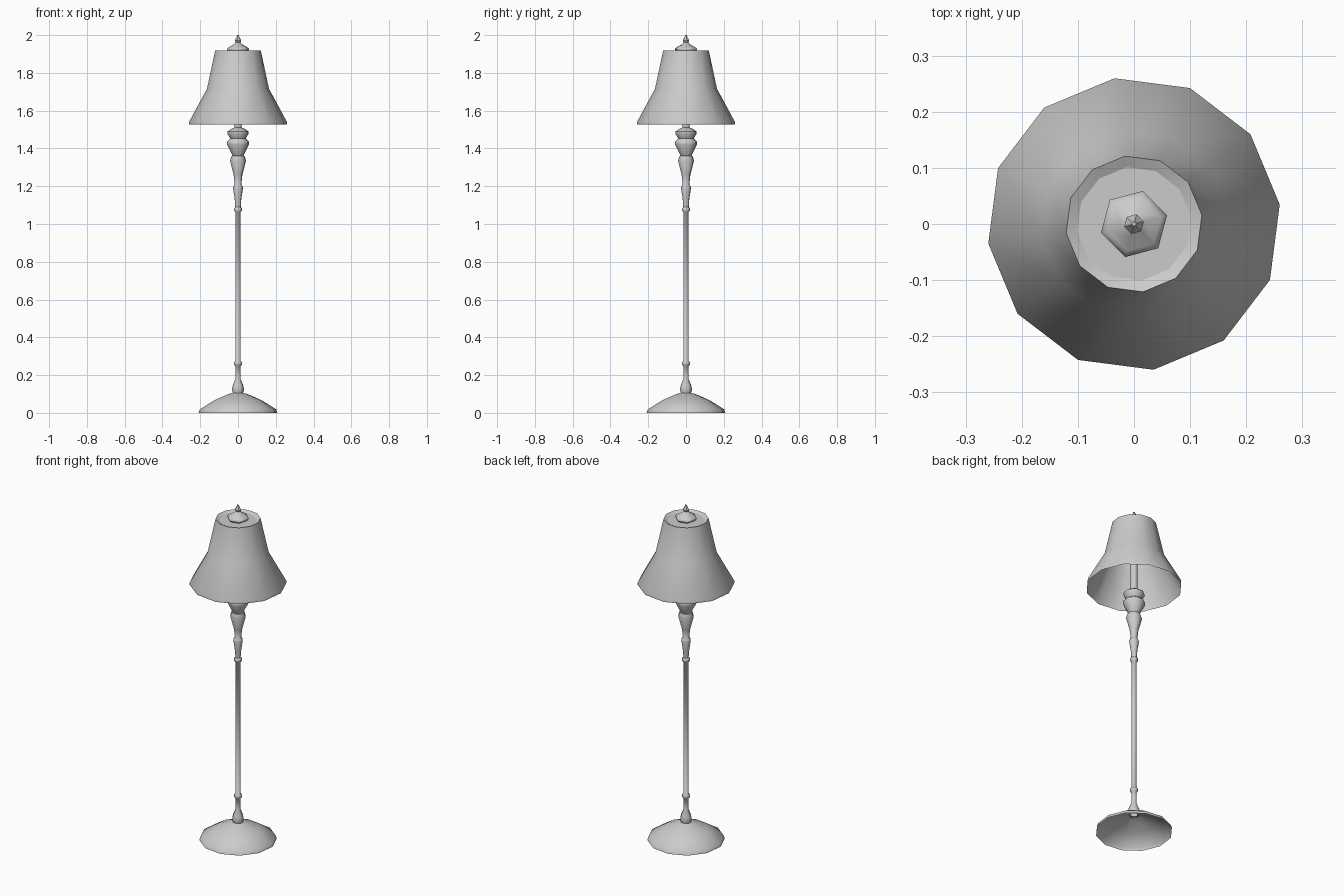
import bpy
from math import cos, sin, pi, radians

cube = bpy.data.objects.get("Cube")
if cube:
    bpy.data.objects.remove(cube)

grey = bpy.data.materials.new("plain grey")
grey.use_nodes = True
grey.diffuse_color = (0.6, 0.6, 0.6, 1)
grey.node_tree.nodes["Principled BSDF"].inputs["Base Color"].default_value = (0.6, 0.6, 0.6, 1)


def lathe(name, profile, sides, turn, cap_end=False, smooth=50):
    """Spin a bottom-to-top (radius, height) profile around the z axis."""
    verts, faces = [], []
    for r, z in profile:
        for i in range(sides):
            a = radians(turn) + 2 * pi * i / sides
            verts.append((r * cos(a), r * sin(a), z))
    for k in range(len(profile) - 1):
        for i in range(sides):
            j = (i + 1) % sides
            a, b = k * sides, (k + 1) * sides
            faces.append((a + i, a + j, b + j, b + i))
    if cap_end:
        last = (len(profile) - 1) * sides
        faces.append(tuple(range(last, last + sides)))
    mesh = bpy.data.meshes.new(name)
    mesh.from_pydata(verts, [], faces)
    mesh.materials.append(grey)
    obj = bpy.data.objects.new(name, mesh)
    bpy.context.collection.objects.link(obj)
    bpy.ops.object.select_all(action="DESELECT")
    obj.select_set(True)
    bpy.context.view_layer.objects.active = obj
    bpy.ops.object.shade_smooth_by_angle(angle=radians(smooth))
    return obj


# Hollow, gently domed foot
lathe("base", [(0.21, 0), (0.205, 0.018), (0.125, 0.068), (0.05, 0.1), (0.02, 0.108)], 12, 7.6)

# Slim stem with a bulb at the foot and two collars
lathe("stem", [(0.026, 0.1), (0.033, 0.122), (0.029, 0.145), (0.015, 0.178),
               (0.014, 0.248), (0.022, 0.255), (0.022, 0.268), (0.014, 0.275),
               (0.014, 1.062), (0.022, 1.069), (0.022, 1.082), (0.014, 1.09)], 8, 15)

# Turned, vase-like upper column
lathe("turned_column", [(0.015, 1.085), (0.018, 1.13), (0.027, 1.19), (0.025, 1.2),
                        (0.018, 1.21), (0.024, 1.26), (0.044, 1.335), (0.036, 1.36),
                        (0.03, 1.362), (0.06, 1.42), (0.06, 1.437), (0.042, 1.452),
                        (0.058, 1.478), (0.058, 1.49), (0.035, 1.505), (0.02, 1.51)], 8, 15)

# Rod carrying the shade
lathe("shade_rod", [(0.02, 1.505), (0.02, 1.91)], 8, 15)

# Thin flared shade, with a slightly sunken lid
lathe("shade", [(0.262, 1.527), (0.262, 1.54), (0.166, 1.715), (0.122, 1.918)], 12, 7.6)
lathe("shade_lid", [(0.122, 1.918), (0.102, 1.908)], 12, 7.6, cap_end=True, smooth=20)

# Six-sided finial
lathe("finial", [(0.045, 1.908), (0.061, 1.922), (0.061, 1.927), (0.05, 1.936), (0.022, 1.952),
                 (0.013, 1.962), (0.018, 1.972), (0.01, 1.985), (0.004, 2.0)], 6, 15, cap_end=True)
